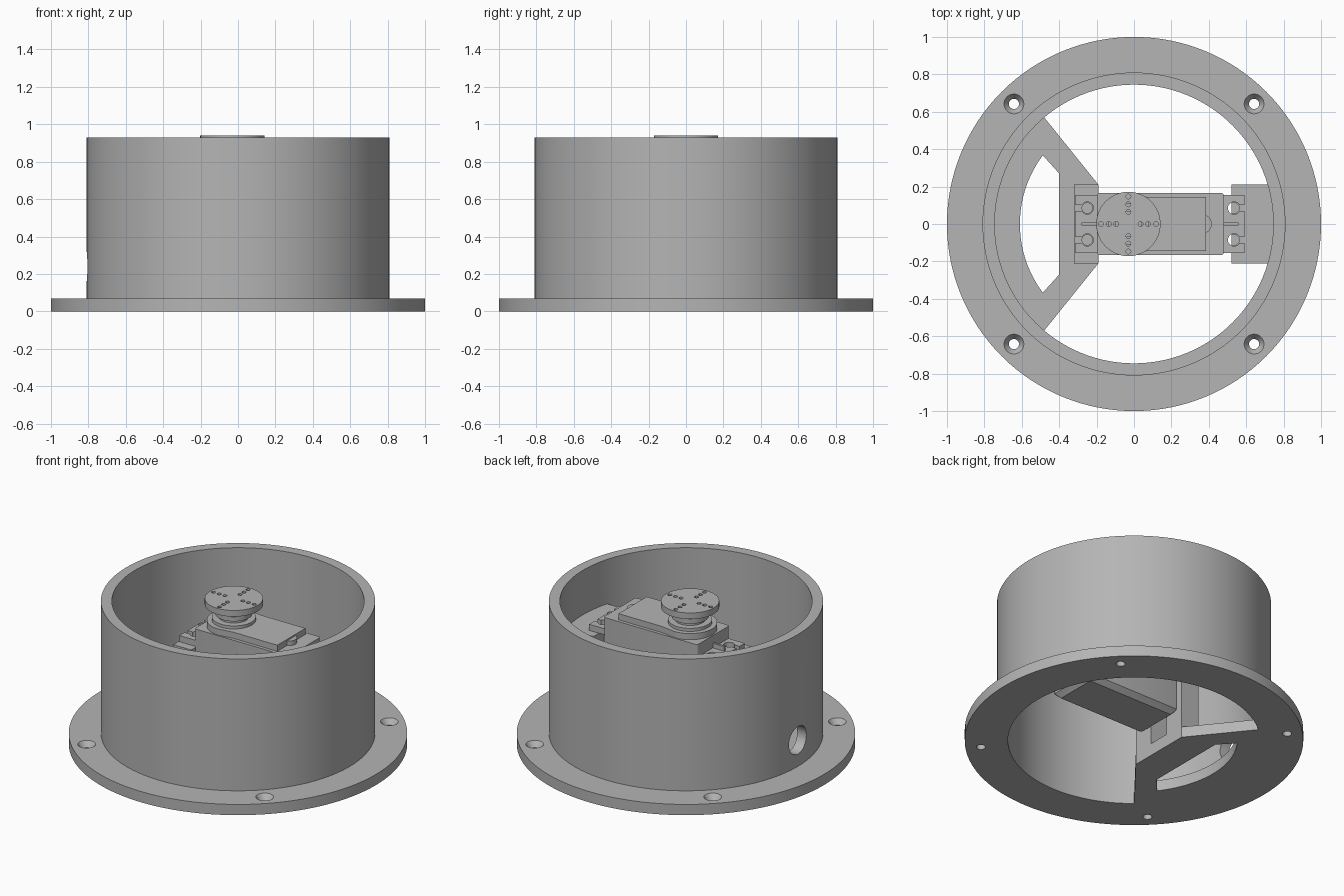
import bpy, bmesh
from math import cos, sin, pi, radians
from mathutils import Matrix

if "Cube" in bpy.data.objects:
    bpy.data.objects.remove(bpy.data.objects["Cube"])

grey = bpy.data.materials.new("plain_grey")
grey.use_nodes = True
colour = (0.46, 0.46, 0.46, 1)
grey.diffuse_color = colour
grey.node_tree.nodes["Principled BSDF"].inputs["Base Color"].default_value = colour


def arc(r, a0, a1, n, x=0, y=0):
    return [(x + r * cos(radians(a0 + (a1 - a0) * i / n)),
             y + r * sin(radians(a0 + (a1 - a0) * i / n))) for i in range(n + 1)]


def circle(r, x=0, y=0, n=32):
    return arc(r, 0, 360, n, x, y)[:-1]


def rect(x0, x1, y0, y1):
    return [(x0, y0), (x1, y0), (x1, y1), (x0, y1)]


def round_rect(x0, x1, h, r):
    corners = [(x1 - r, h - r), (x0 + r, h - r), (x0 + r, r - h), (x1 - r, r - h)]
    return [p for i, (x, y) in enumerate(corners)
            for p in arc(r, 90 * i, 90 * i + 90, 4, x, y)]


def loft(name, sections):
    """Solid through outlines stacked in z."""
    bm = bmesh.new()
    rings = [[bm.verts.new((x, y, z)) for x, y in pts] for pts, z in sections]
    bm.faces.new(rings[0][::-1])
    bm.faces.new(rings[-1])
    for a, b in zip(rings, rings[1:]):
        for i in range(len(a)):
            j = (i + 1) % len(a)
            bm.faces.new((a[i], a[j], b[j], b[i]))
    bmesh.ops.recalc_face_normals(bm, faces=bm.faces)
    mesh = bpy.data.meshes.new(name)
    bm.to_mesh(mesh)
    bm.free()
    mesh.materials.append(grey)
    ob = bpy.data.objects.new(name, mesh)
    bpy.context.collection.objects.link(ob)
    return ob


def prism(name, pts, z0, z1):
    return loft(name, [(pts, z0), (pts, z1)])


def select(ob):
    bpy.ops.object.select_all(action='DESELECT')
    ob.select_set(True)
    bpy.context.view_layer.objects.active = ob


def combine(target, other, operation):
    select(target)
    mod = target.modifiers.new("boolean", 'BOOLEAN')
    mod.operation = operation
    mod.solver = 'EXACT'
    mod.object = other
    bpy.ops.object.modifier_apply(modifier=mod.name)
    bpy.data.objects.remove(other)


def cut(target, other):
    combine(target, other, 'DIFFERENCE')


def add(target, other):
    combine(target, other, 'UNION')


def smooth(ob):
    select(ob)
    bpy.ops.object.shade_smooth_by_angle(angle=radians(30))


# Round housing with a base flange
N = 128
housing = loft("housing", [(circle(r, n=N), z) for r, z in
                           ((1, 0), (1, 0.07), (0.81, 0.07), (0.81, 0.93))])
cut(housing, prism("bore", circle(0.745, n=N), -0.1, 1.1))

# Floor bridge with a curved opening
half = [(-0.19, 0.21), (-0.48, 0.57), (-0.62, 0.62), (-0.86, 0.2)]
add(housing, prism("bridge", half + [(x, -y) for x, y in half[::-1]], 0, 0.07))
opening = arc(0.61, 143, 217, 32) + [(-0.4, -0.27), (-0.4, 0.27)]
cut(housing, prism("opening", opening, -0.1, 0.2))

# Servo post and wall bracket
add(housing, prism("post", rect(-0.32, -0.19, -0.21, 0.21), 0.03, 0.64))
add(housing, prism("bracket", rect(0.52, 0.775, -0.21, 0.21), 0.4, 0.64))
cut(housing, prism("cable_notch", rect(-0.36, -0.1, -0.07, 0.07), 0.08, 0.3))

# Cable hole through the side wall
hole = prism("cable_hole", circle(0.09), -0.12, 0.12)
hole.data.transform(Matrix.Translation((-0.79, 0, 0.24)) @ Matrix.Rotation(pi / 2, 4, 'Y'))
cut(housing, hole)

# Countersunk flange holes and pilot holes
EAR_X = (-0.25, 0.535)
for sx in (-1, 1):
    for sy in (-1, 1):
        x, y = 0.642 * sx, 0.642 * sy
        cut(housing, loft("screw_hole", [(circle(r, x, y), z) for r, z in
                                         ((0.027, -0.1), (0.027, 0.035), (0.056, 0.074))]))
for x in EAR_X:
    for y in (-0.085, 0.085):
        cut(housing, prism("pilot_hole", circle(0.028, x, y, 20), 0.5, 0.7))
smooth(housing)

# Servo body with a chamfered underside
smooth(loft("servo_body", [
    (round_rect(-0.17, 0.45, 0.135, 0.01), 0.18),
    (round_rect(-0.198, 0.48, 0.166, 0.015), 0.21),
    (round_rect(-0.198, 0.48, 0.166, 0.015), 0.76)]))

# Mounting ears with open slots
ears = prism("servo_ears", rect(-0.315, 0.59, -0.155, 0.155), 0.64, 0.68)
for x, end in zip(EAR_X, (-0.4, 0.7)):
    for y in (-0.085, 0.085):
        cut(ears, prism("ear_hole", circle(0.033, x, y, 20), 0.6, 0.75))
        cut(ears, prism("ear_slot", rect(min(x, end), max(x, end), y - 0.016, y + 0.016),
                        0.6, 0.75))
smooth(ears)
prism("ear_ribs", rect(-0.28, 0.56, -0.007, 0.007), 0.67, 0.71)

# Gear cover, wire boss and output spindle
cover = arc(0.16, 90, 270, 32, -0.03) + [(0.07, -0.145), (0.385, -0.145),
                                         (0.385, 0.145), (0.07, 0.145)]
smooth(prism("gear_cover", cover, 0.75, 0.8))
smooth(prism("wire_boss", circle(0.05, 0.366), 0.74, 0.79))
smooth(loft("spindle", [(circle(r, -0.03, 0, 48), z) for r, z in
                        ((0.13, 0.79), (0.13, 0.82), (0.09, 0.82), (0.09, 0.84),
                         (0.11, 0.84), (0.11, 0.87), (0.07, 0.87), (0.07, 0.91))]))

# Round horn with a cross of small holes
horn = prism("servo_horn", circle(0.172, -0.03, 0, 64), 0.9, 0.94)
for d in (0.065, 0.105, 0.147):
    for dx, dy in ((d, 0), (-d, 0), (0, d), (0, -d)):
        cut(horn, prism("horn_hole", circle(0.013, dx - 0.03, dy, 12), 0.85, 1))
smooth(horn)
